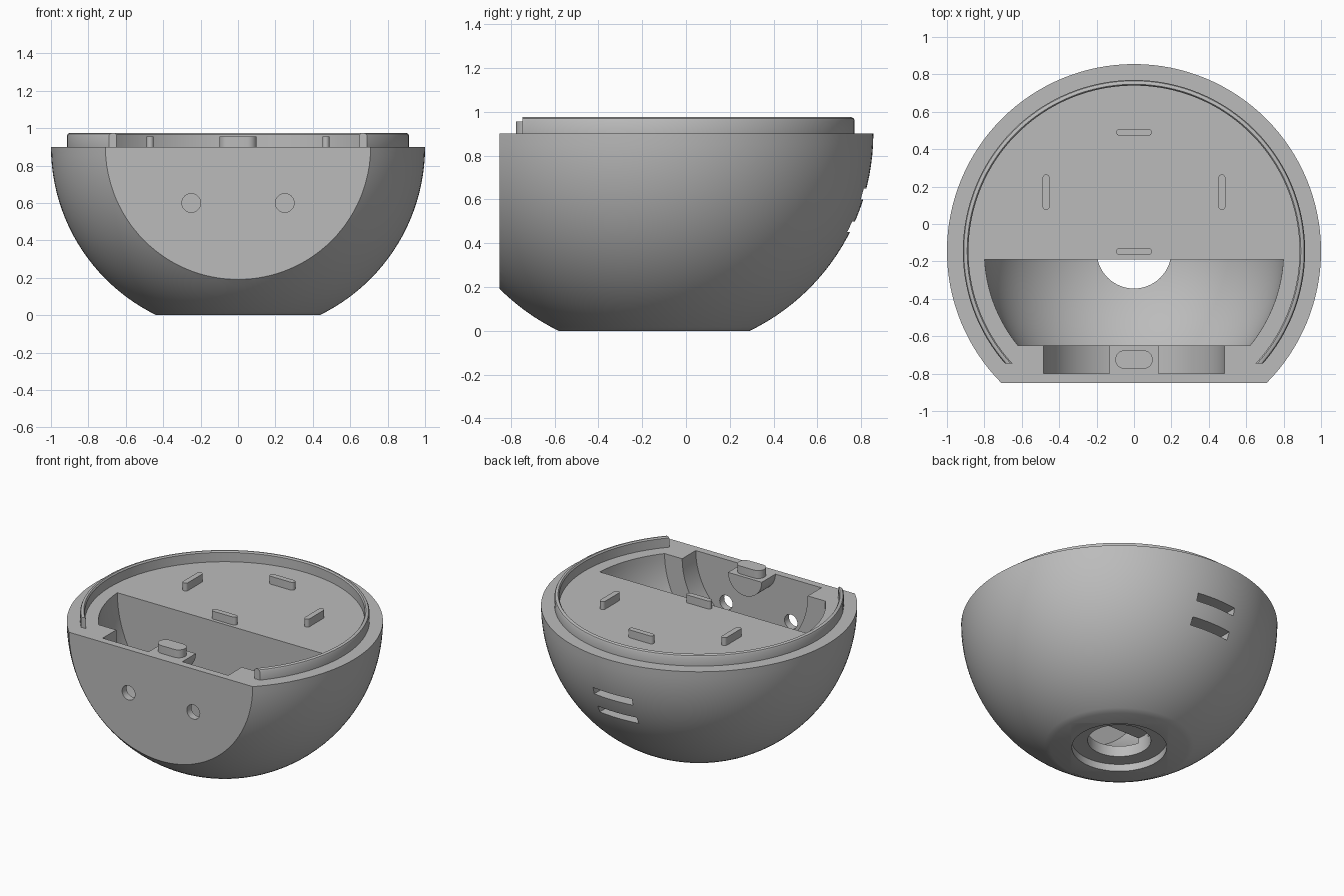
import bpy
import bmesh
from math import cos, sin, pi, radians
from mathutils import Matrix, Vector

if "Cube" in bpy.data.objects:
    bpy.data.objects.remove(bpy.data.objects["Cube"], do_unlink=True)

CY, RIM = -0.145, 0.9          # sphere centre in y, rim height

grey = bpy.data.materials.new("light grey plastic")
grey.use_nodes = True
grey.diffuse_color = (0.5, 0.5, 0.5, 1)
grey.node_tree.nodes["Principled BSDF"].inputs["Base Color"].default_value = (0.5, 0.5, 0.5, 1)


def finish(bm, name):
    bmesh.ops.recalc_face_normals(bm, faces=bm.faces)
    mesh = bpy.data.meshes.new(name)
    bm.to_mesh(mesh)
    bm.free()
    obj = bpy.data.objects.new(name, mesh)
    bpy.context.collection.objects.link(obj)
    mesh.materials.append(grey)
    return obj


def clip(bm, co, outward):
    """Remove everything past a plane and cap the opening."""
    geom = bm.verts[:] + bm.edges[:] + bm.faces[:]
    bmesh.ops.bisect_plane(bm, geom=geom, dist=1e-5, plane_co=co,
                           plane_no=outward, clear_outer=True)
    bmesh.ops.holes_fill(bm, edges=[e for e in bm.edges if e.is_boundary], sides=0)


def ball(name, radius, *planes):
    bm = bmesh.new()
    bmesh.ops.create_uvsphere(bm, u_segments=128, v_segments=64, radius=radius)
    bmesh.ops.translate(bm, verts=bm.verts, vec=(0, CY, RIM))
    for co, outward in planes:
        clip(bm, co, outward)
    return finish(bm, name)


def prism(name, points, matrix, depth):
    """Extrude a flat outline along its local z."""
    bm = bmesh.new()
    face = bm.faces.new([bm.verts.new((x, y, 0)) for x, y in points])
    new = bmesh.ops.extrude_face_region(bm, geom=[face])["geom"]
    bmesh.ops.translate(bm, vec=(0, 0, depth),
                        verts=[v for v in new if isinstance(v, bmesh.types.BMVert)])
    bm.transform(matrix)
    return finish(bm, name)


def arc(r, start=0, end=2 * pi, n=64, cx=0):
    return [(cx + r * cos(start + (end - start) * i / n),
             r * sin(start + (end - start) * i / n)) for i in range(n + 1)]


def circle(r, n=64):
    return arc(r, n=n)[:-1]


def along_y(x, y, z):
    """Outline x stays x, outline y becomes z, extrusion runs to -y."""
    return Matrix.Translation((x, y, z)) @ Matrix.Rotation(pi / 2, 4, "X")


def box(name, lo, hi):
    pts = [(lo[0], lo[1]), (hi[0], lo[1]), (hi[0], hi[1]), (lo[0], hi[1])]
    return prism(name, pts, Matrix.Translation((0, 0, lo[2])), hi[2] - lo[2])


def smooth(obj):
    bpy.ops.object.select_all(action="DESELECT")
    obj.select_set(True)
    bpy.context.view_layer.objects.active = obj
    bpy.ops.object.shade_smooth_by_angle(angle=radians(30))


def carve(target, cutter):
    cutter.hide_render = True
    mod = target.modifiers.new("cut", "BOOLEAN")
    mod.operation, mod.solver, mod.object = "DIFFERENCE", "EXACT", cutter
    bpy.context.view_layer.objects.active = target
    bpy.ops.object.modifier_apply(modifier=mod.name)
    bpy.data.objects.remove(cutter, do_unlink=True)


# Bowl: sphere cut flat at the rim, the base and the front
up, down = Vector((0, 0, 1)), Vector((0, 0, -1))
front, back = Vector((0, -1, 0)), Vector((0, 1, 0))
shell = ball("bowl_shell", 1, (up * RIM, up), (up * 0, down), (back * -0.85, front))

# Open front compartment and closed rear compartment below the deck
carve(shell, ball("front_cavity", 0.8, (back * -0.65, front), (back * -0.19, back)))
carve(shell, ball("rear_cavity", 0.8, (back * -0.09, front), (up * 0.8, up)))

# Round pocket in the front wall
carve(shell, prism("front_pocket", circle(0.485), along_y(0, -0.6, RIM), 0.2))

# Pair of round holes through the front face
for x in (-0.25, 0.25):
    carve(shell, prism("front_hole", circle(0.05, 32), along_y(x, -0.7, 0.6), 0.3))

# Counterbored hole in the base
for r, top in ((0.3, 0.05), (0.2, 0.16)):
    carve(shell, prism("base_hole", circle(r), Matrix.Translation((0, CY, -0.1)), top + 0.1))

# Two vent slots at the back
for z in (0.45, 0.6):
    carve(shell, box("vent", (-0.15, 0.45, z), (0.15, 1.2, z + 0.05)))
smooth(shell)

# Half-round boss carrying the front peg
boss = prism("peg_boss", arc(0.13, pi, 2 * pi, 32), along_y(0, -0.65, RIM), 0.15)
smooth(boss)

# Raised locating lip around the rim
bm = bmesh.new()
section = [(0.885, 0), (0.885, 0.065), (0.892, 0.075), (0.9, 0.075),
           (0.91, 0.07), (0.915, 0.06), (0.915, 0)]
verts = [bm.verts.new((0, CY + r, RIM + z)) for r, z in section]
edges = [bm.edges.new((a, b)) for a, b in zip(verts, verts[1:] + verts[:1])]
bmesh.ops.spin(bm, geom=verts + edges, cent=(0, CY, 0), axis=(0, 0, 1),
               angle=2 * pi, steps=128, use_merge=True)
bmesh.ops.remove_doubles(bm, verts=bm.verts, dist=1e-5)
# Open the lip at the front, each end trimmed separately
geom = bm.verts[:] + bm.edges[:] + bm.faces[:]
bmesh.ops.bisect_plane(bm, geom=geom, plane_co=(0, -0.745, 0),
                       plane_no=front, clear_outer=True)
bmesh.ops.holes_fill(bm, edges=[e for e in bm.edges if e.is_boundary], sides=0)
smooth(finish(bm, "rim_lip"))


# Locating pegs with rounded ends
def peg(name, x, y, length, width, turn=0):
    r, c = width / 2, (length - width) / 2
    pts = arc(r, -pi / 2, pi / 2, 12, c) + arc(r, pi / 2, 3 * pi / 2, 12, -c)
    place = Matrix.Translation((x, y, RIM)) @ Matrix.Rotation(turn, 4, "Z")
    smooth(prism(name, pts, place, 0.055))


peg("back_peg", 0, 0.49, 0.19, 0.038)
peg("middle_peg", 0, -0.147, 0.19, 0.038)
peg("left_peg", 0.47, 0.17, 0.19, 0.038, pi / 2)
peg("right_peg", -0.47, 0.17, 0.19, 0.038, pi / 2)
peg("front_peg", 0, -0.725, 0.2, 0.1)
